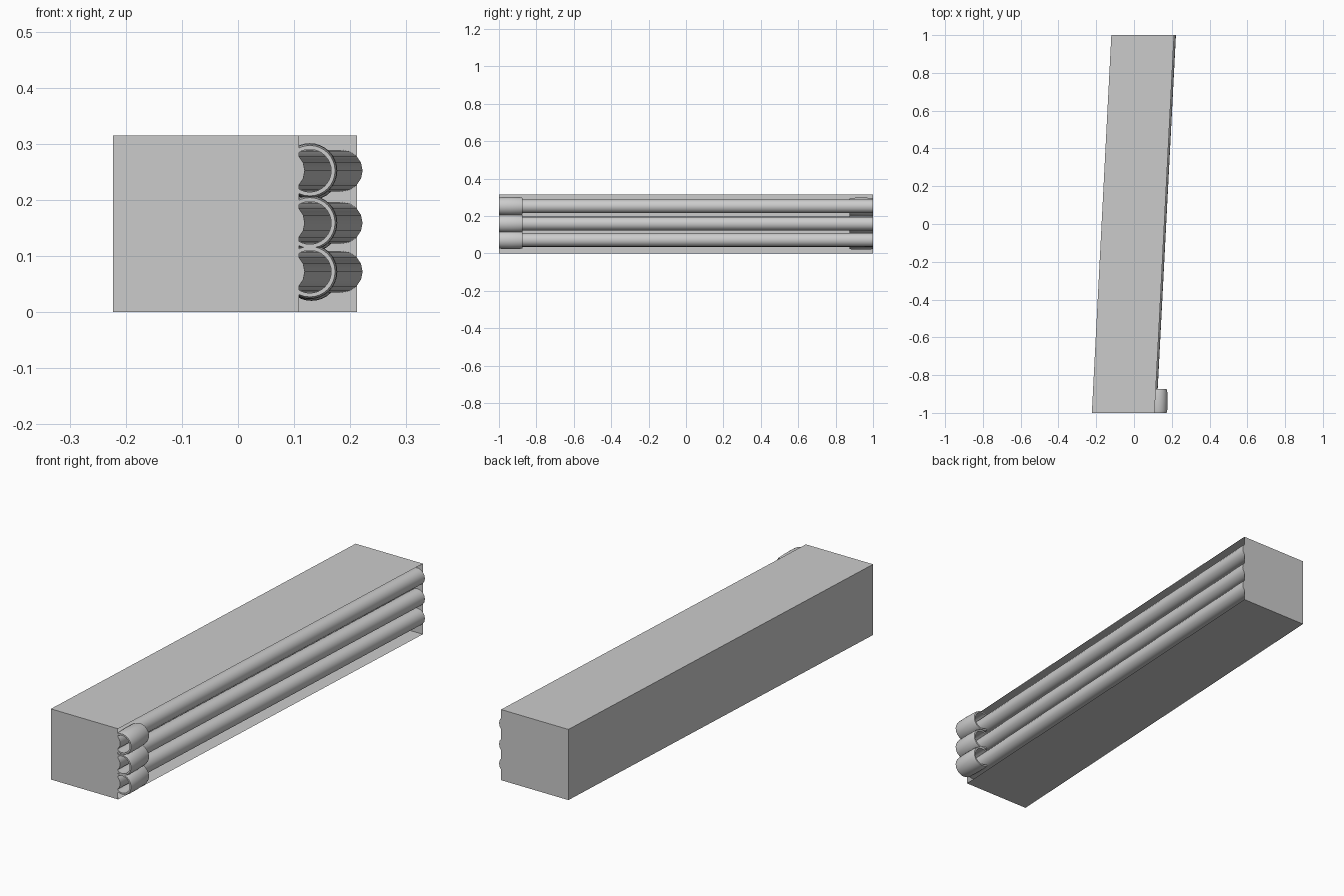
import bpy, bmesh, math
from mathutils import Vector

if "Cube" in bpy.data.objects:
    bpy.data.objects.remove(bpy.data.objects["Cube"])


def make_object(name, verts, faces, smooth=False):
    mesh = bpy.data.meshes.new(name)
    mesh.from_pydata(verts, [], faces)
    bm = bmesh.new()
    bm.from_mesh(mesh)
    bmesh.ops.recalc_face_normals(bm, faces=bm.faces)
    bm.to_mesh(mesh)
    bm.free()
    obj = bpy.data.objects.new(name, mesh)
    bpy.context.collection.objects.link(obj)
    if smooth:
        bpy.ops.object.select_all(action='DESELECT')
        obj.select_set(True)
        bpy.context.view_layer.objects.active = obj
        bpy.ops.object.shade_smooth_by_angle(angle=math.radians(40))
    return obj


def ring(x, y, z, r, n):
    return [(x + r * math.cos(2 * math.pi * i / n), y,
             z + r * math.sin(2 * math.pi * i / n)) for i in range(n)]


def bridge(a, b, n):
    return [(a * n + i, a * n + (i + 1) % n, b * n + (i + 1) % n, b * n + i)
            for i in range(n)]


def pipe(name, z, r=0.037, n=16):
    verts = ring(0.082, -1, z, r, n) + ring(0.185, 1, z, r, n)
    faces = bridge(0, 1, n) + [tuple(range(n)), tuple(range(n, 2 * n))]
    return make_object(name, verts, faces, True)


def collar(name, x, y, z, n=32):
    profile = [(0.038, -0.063), (0.045, -0.063), (0.048, -0.05), (0.049, 0),
               (0.048, 0.05), (0.045, 0.063), (0.038, 0.063)]
    verts, faces = [], []
    for k, (r, dy) in enumerate(profile):
        verts += ring(x, y + dy, z, r, n)
        faces += bridge(k, (k + 1) % len(profile), n)
    return make_object(name, verts, faces, True)


# Slanted housing, open on its right side
plan = [(-0.223, -1), (0.109, -1), (0.212, 1), (-0.120, 1)]
verts = [(x, y, z) for z in (0, 0.315) for x, y in plan]
make_object("housing", verts,
            [(0, 3, 2, 1), (4, 5, 6, 7), (0, 1, 5, 4), (2, 3, 7, 6), (3, 0, 4, 7)])

# Three stacked pipes, each with a collar at both ends
for label, z in (("lower", 0.072), ("middle", 0.159), ("upper", 0.252)):
    pipe(label + "_pipe", z)
    collar(label + "_front_collar", 0.128, -0.937, z)
    collar(label + "_back_collar", 0.131, 0.937, z - 0.003)
